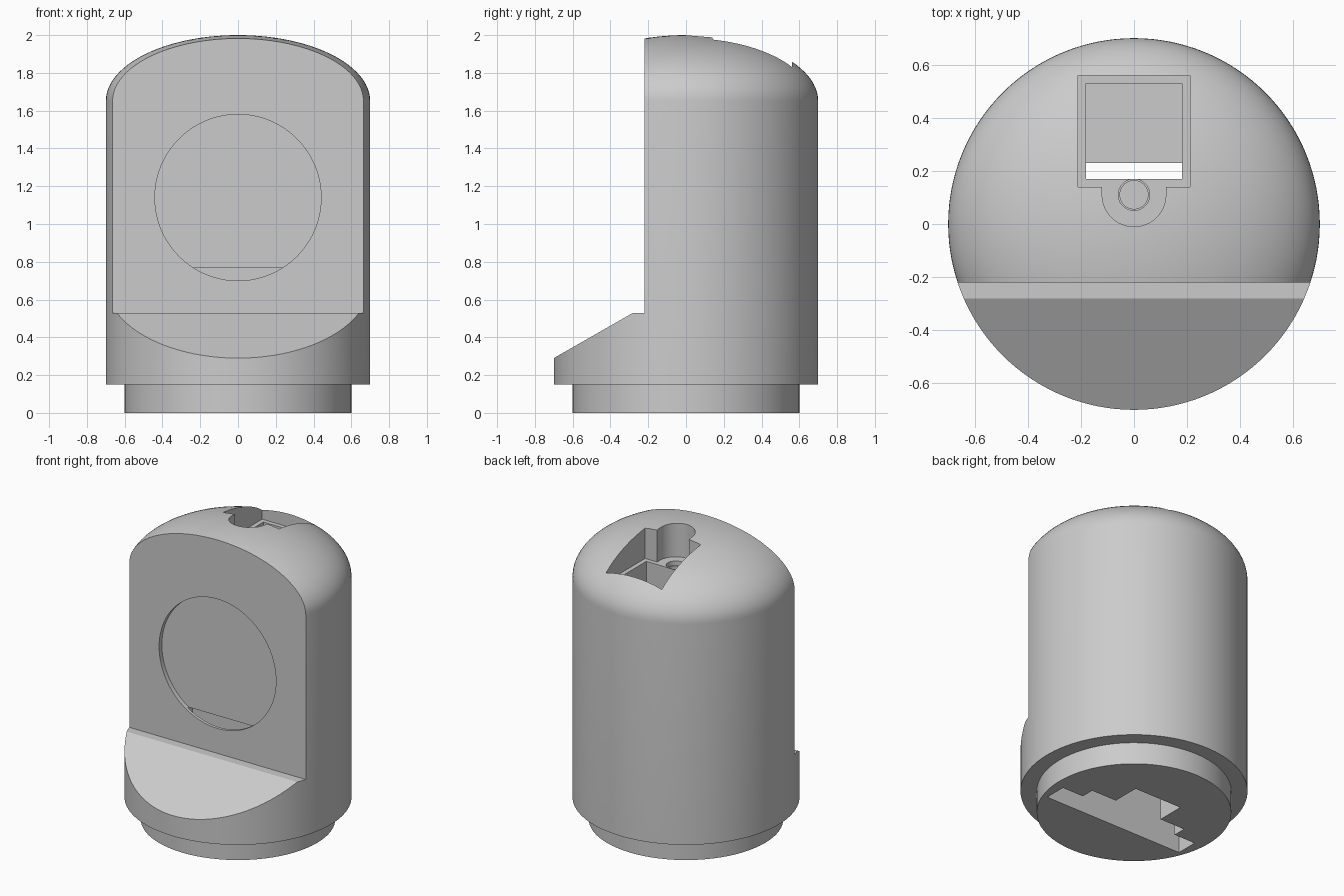
import bpy, bmesh, math

if "Cube" in bpy.data.objects:
    bpy.data.objects.remove(bpy.data.objects["Cube"])

grey = bpy.data.materials.new("light grey")
grey.diffuse_color = (0.6, 0.6, 0.6, 1)
grey.use_nodes = True
grey.node_tree.nodes["Principled BSDF"].inputs["Base Color"].default_value = grey.diffuse_color


def new_object(name, bm):
    bmesh.ops.recalc_face_normals(bm, faces=bm.faces)
    mesh = bpy.data.meshes.new(name)
    bm.to_mesh(mesh)
    bm.free()
    mesh.materials.append(grey)
    obj = bpy.data.objects.new(name, mesh)
    bpy.context.collection.objects.link(obj)
    return obj


def prism(name, outline, axis, low, high):
    """Extrude a 2D outline along x (y,z), y (x,z) or z (x,y)."""
    place = {"x": lambda a, b, h: (h, a, b),
             "y": lambda a, b, h: (a, h, b),
             "z": lambda a, b, h: (a, b, h)}[axis]
    bm = bmesh.new()
    lo = [bm.verts.new(place(a, b, low)) for a, b in outline]
    hi = [bm.verts.new(place(a, b, high)) for a, b in outline]
    bm.faces.new(lo)
    bm.faces.new(hi)
    n = len(outline)
    for i in range(n):
        j = (i + 1) % n
        bm.faces.new((lo[i], lo[j], hi[j], hi[i]))
    return new_object(name, bm)


def rect(x, y0, y1):
    return [(-x, y0), (x, y0), (x, y1), (-x, y1)]


def circle(cx, cy, r, n=64):
    return [(cx + r * math.cos(2 * math.pi * i / n),
             cy + r * math.sin(2 * math.pi * i / n)) for i in range(n)]


def lathe(name, profile, segments):
    """Revolve (radius, z) points; first and last lie on the axis."""
    bm = bmesh.new()
    rings = []
    for r, z in profile:
        if r < 1e-6:
            rings.append([bm.verts.new((0, 0, z))])
        else:
            rings.append([bm.verts.new((x, y, z)) for x, y in circle(0, 0, r, segments)])
    for a, b in zip(rings, rings[1:]):
        if len(a) == 1 or len(b) == 1:
            tip, ring = (a[0], b) if len(a) == 1 else (b[0], a)
            if ring is rings[1]:
                continue  # flat bottom gets one face below
            for i in range(segments):
                bm.faces.new((tip, ring[i], ring[(i + 1) % segments]))
        else:
            for i in range(segments):
                j = (i + 1) % segments
                bm.faces.new((a[i], a[j], b[j], b[i]))
    bm.verts.remove(rings[0][0])
    bm.faces.new(rings[1])
    return new_object(name, bm)


# Body: plug base, wide cylinder and elliptical dome
profile = [(0, 0), (0.6, 0), (0.6, 0.15), (0.7, 0.15)]
for i in range(25):
    t = math.pi / 2 * i / 24
    profile.append((0.7 * math.cos(t), 1.65 + 0.35 * math.sin(t)))
body = lathe("domed_body", profile, 128)

cutters = [
    # Flat front with narrow ledge and sloping lip
    prism("front_cut", [(-0.22, 2.2), (-0.22, 0.53), (-0.28, 0.53),
                        (-0.70, 0.29), (-0.90, 0.176), (-0.90, 2.2)], "x", -1, 1),
    # Round shallow recess in the front
    prism("round_recess", circle(0, 1.14, 0.44, 128), "y", -0.4, -0.19),
    # Stepped cavity open at the bottom
    prism("wide_cavity", rect(0.53, -0.20, -0.05), "z", -0.1, 0.77),
    prism("middle_cavity", rect(0.37, -0.12, 0.04), "z", -0.1, 0.77),
    prism("rear_cavity", rect(0.18, -0.10, 0.23), "z", -0.1, 0.45),
    # Socket in the dome: rim pocket, rounded tab, deep shaft, screw hole
    prism("rim_pocket", rect(0.21, 0.14, 0.56), "z", 1.77, 2.2),
    prism("tab_pocket", [(0.12 * math.cos(math.pi * (1 + i / 32)),
                          0.11 + 0.12 * math.sin(math.pi * (1 + i / 32)))
                         for i in range(33)] + [(0.12, 0.2), (-0.12, 0.2)],
          "z", 1.77, 2.2),
    prism("deep_shaft", rect(0.18, 0.17, 0.53), "z", 0.3, 2.1),
    prism("screw_counterbore", circle(0, 0.11, 0.059, 48), "z", 1.74, 2.1),
    prism("screw_hole", circle(0, 0.11, 0.053, 48), "z", 1.5, 2.0),
]

bpy.context.view_layer.objects.active = body
body.select_set(True)
for cutter in cutters:
    cutter.hide_render = True
    mod = body.modifiers.new(cutter.name, "BOOLEAN")
    mod.operation = "DIFFERENCE"
    mod.solver = "EXACT"
    mod.object = cutter
    bpy.ops.object.modifier_apply(modifier=mod.name)
for cutter in cutters:
    bpy.data.objects.remove(cutter)

bpy.ops.object.shade_smooth_by_angle(angle=math.radians(25))
